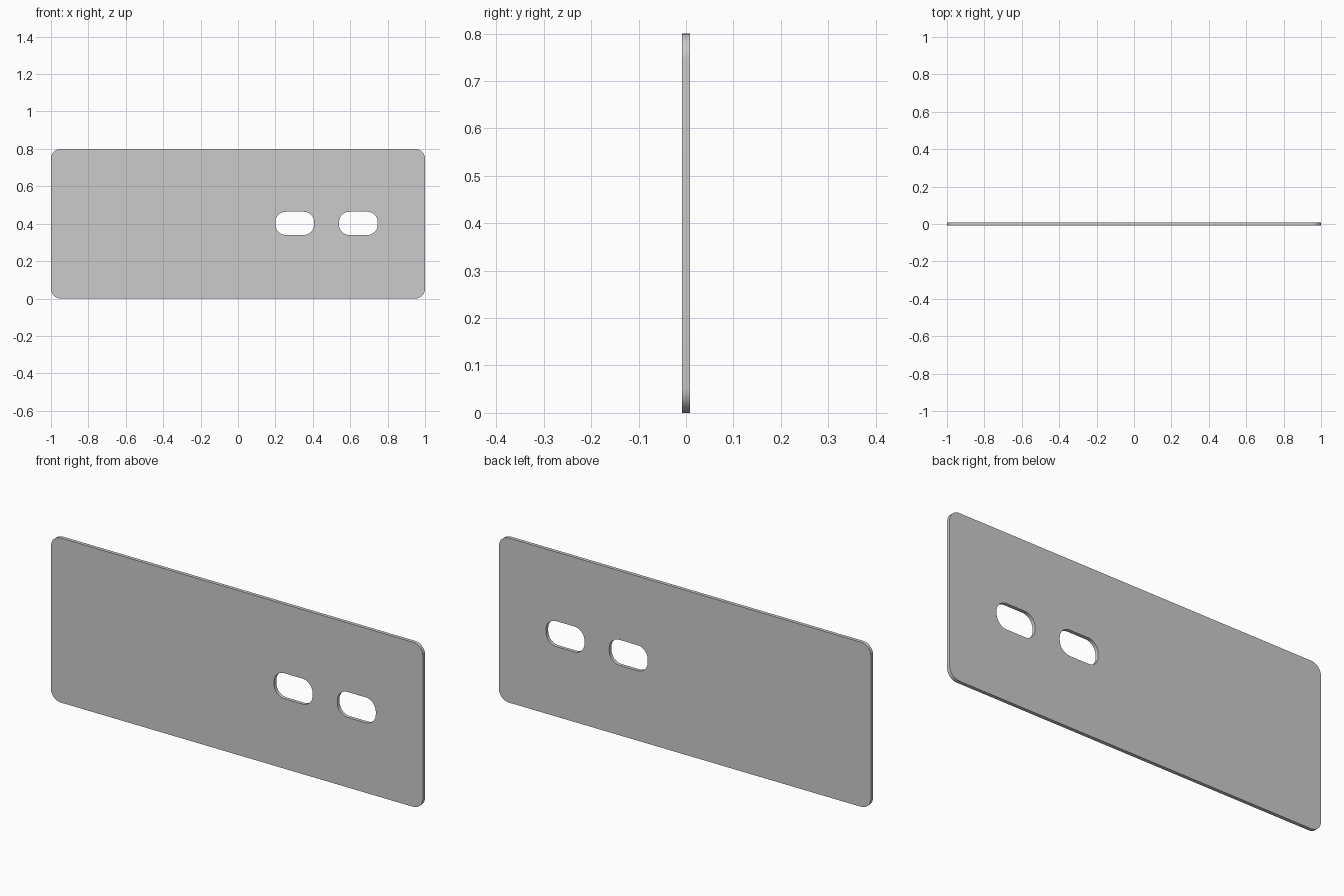
import bpy
from math import sin, cos, pi

if "Cube" in bpy.data.objects:
    bpy.data.objects.remove(bpy.data.objects["Cube"])

THICKNESS = 0.017


def rounded_rect(x0, x1, z0, z1, r, steps=10):
    """Outline points of a rectangle with rounded corners."""
    corners = [(x1 - r, z1 - r), (x0 + r, z1 - r), (x0 + r, z0 + r), (x1 - r, z0 + r)]
    return [(cx + r * cos((q + i / steps) * pi / 2), cz + r * sin((q + i / steps) * pi / 2))
            for q, (cx, cz) in enumerate(corners) for i in range(steps + 1)]


# Plate outline followed by the two slots, filled as one flat profile
outlines = [
    rounded_rect(-1.0, 1.0, 0.0, 0.8, 0.053),
    rounded_rect(0.20, 0.407, 0.34, 0.464, 0.055),
    rounded_rect(0.54, 0.747, 0.34, 0.464, 0.055),
]
curve = bpy.data.curves.new("slotted_plate", 'CURVE')
curve.dimensions = '2D'
curve.fill_mode = 'BOTH'
curve.extrude = THICKNESS / 2
for pts in outlines:
    spline = curve.splines.new('POLY')
    spline.points.add(len(pts) - 1)
    for p, (x, z) in zip(spline.points, pts):
        p.co = (x, z, 0, 1)
    spline.use_cyclic_u = True

# Stand the plate upright and turn it into a mesh
plate = bpy.data.objects.new("slotted_plate", curve)
plate.rotation_euler = (pi / 2, 0, 0)
bpy.context.collection.objects.link(plate)
bpy.context.view_layer.objects.active = plate
plate.select_set(True)
bpy.ops.object.convert(target='MESH')
bpy.ops.object.transform_apply(location=False, rotation=True, scale=False)

# Weld the faces to the rim and smooth the rounded corners
bpy.ops.object.mode_set(mode='EDIT')
bpy.ops.mesh.select_all(action='SELECT')
bpy.ops.mesh.remove_doubles(threshold=0.0001)
bpy.ops.mesh.normals_make_consistent(inside=False)
bpy.ops.object.mode_set(mode='OBJECT')
bpy.ops.object.shade_smooth_by_angle()
